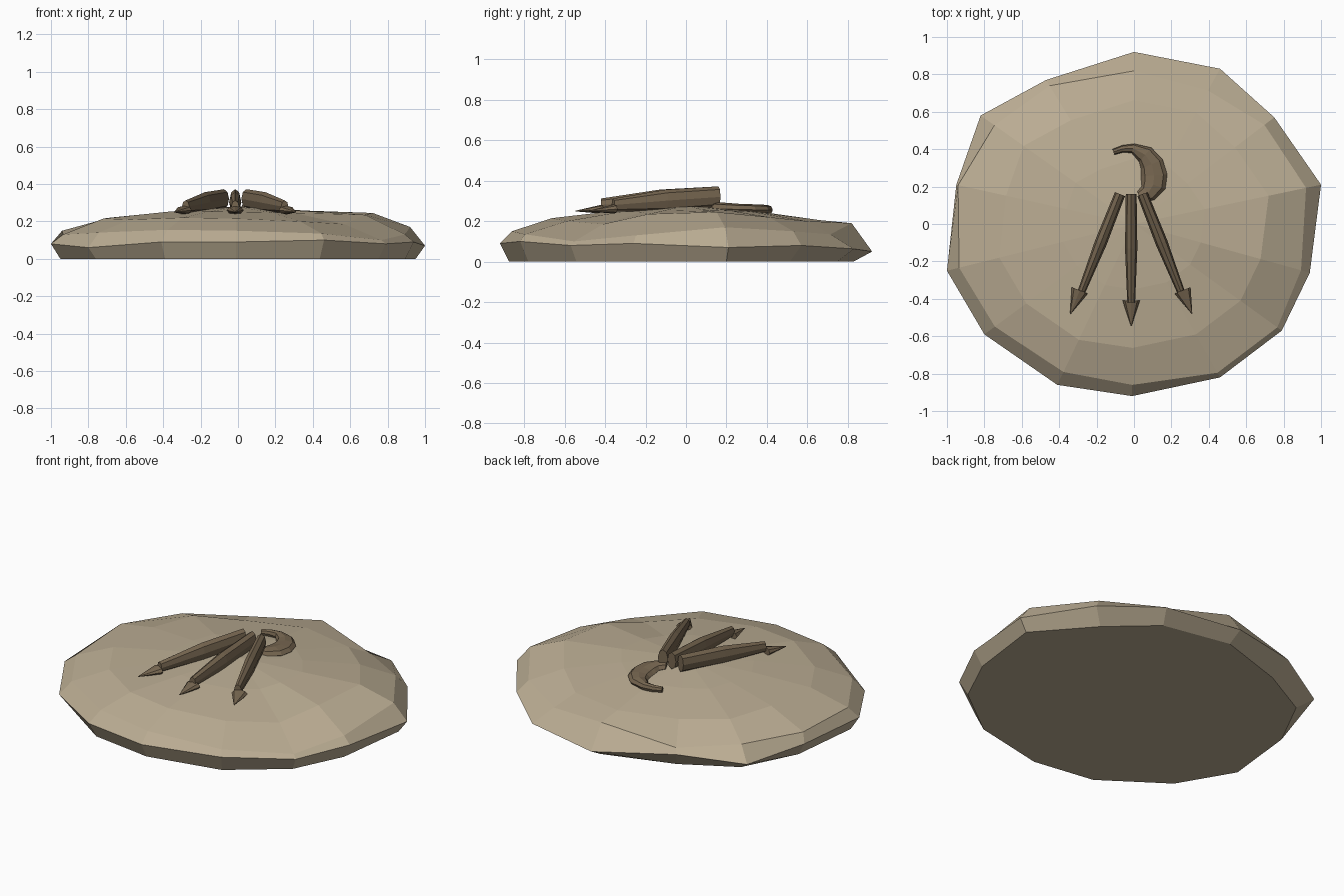
import bpy, bmesh, math
from mathutils import Vector

if "Cube" in bpy.data.objects:
    bpy.data.objects.remove(bpy.data.objects["Cube"])


def material(name, rgb):
    m = bpy.data.materials.new(name)
    m.diffuse_color = (*rgb, 1)
    m.use_nodes = True
    m.node_tree.nodes["Principled BSDF"].inputs["Base Color"].default_value = m.diffuse_color
    return m


ROCK = material("pale stone", (0.50, 0.42, 0.295))
FOOT = material("dark brown", (0.185, 0.135, 0.082))


def finish(name, bm, mat):
    bmesh.ops.recalc_face_normals(bm, faces=bm.faces)
    me = bpy.data.meshes.new(name)
    bm.to_mesh(me)
    bm.free()
    me.materials.append(mat)
    ob = bpy.data.objects.new(name, me)
    bpy.context.collection.objects.link(ob)
    return ob


def bridge(bm, a, b):
    n = len(a)
    for i in range(n):
        bm.faces.new((a[i], a[(i + 1) % n], b[(i + 1) % n], b[i]))


def sweep(name, path, sides=8, mat=FOOT):
    """Tube through (x, y, z, half_width, half_height) stations."""
    bm = bmesh.new()
    pts = [Vector(p[:3]) for p in path]
    rings = []
    for i, p in enumerate(path):
        t = pts[min(i + 1, len(pts) - 1)] - pts[max(i - 1, 0)]
        side = t.cross(Vector((0, 0, 1))).normalized()
        ring = []
        for k in range(sides):
            a = math.pi / 2 + k * math.tau / sides
            co = pts[i] + side * math.cos(a) * p[3] + Vector((0, 0, math.sin(a) * p[4]))
            ring.append(bm.verts.new(co))
        rings.append(ring)
    for a, b in zip(rings, rings[1:]):
        bridge(bm, a, b)
    bm.faces.new(rings[0])
    bm.faces.new(rings[-1])
    return finish(name, bm, mat)


# Rock slab: outline x, y, rim z, shoulder z, mid z, shoulder scale
outline = [
    (0.00, 0.92, 0.05, 0.19, 0.205, 0.89), (0.46, 0.83, 0.063, 0.135, 0.20, 0.86),
    (0.75, 0.57, 0.08, 0.15, 0.22, 0.93), (1.00, 0.21, 0.07, 0.17, 0.245, 0.92),
    (0.94, -0.26, 0.09, 0.13, 0.235, 0.95), (0.79, -0.57, 0.08, 0.10, 0.185, 0.97),
    (0.46, -0.82, 0.10, 0.135, 0.20, 0.97), (-0.01, -0.92, 0.09, 0.15, 0.215, 0.935),
    (-0.41, -0.86, 0.09, 0.155, 0.22, 0.92), (-0.80, -0.59, 0.06, 0.14, 0.21, 0.93),
    (-1.00, -0.25, 0.08, 0.13, 0.215, 0.935), (-0.95, 0.21, 0.08, 0.15, 0.22, 0.99),
    (-0.82, 0.58, 0.06, 0.145, 0.215, 0.91), (-0.47, 0.77, 0.10, 0.125, 0.20, 0.96),
]
bm = bmesh.new()


def ring(scale, height):
    return [bm.verts.new((o[0] * scale(o), o[1] * scale(o), height(o))) for o in outline]


rings = [
    ring(lambda o: 0.95 if o[1] < 0.3 else 0.9, lambda o: 0.0),
    ring(lambda o: 1.0, lambda o: o[2]),
    ring(lambda o: o[5], lambda o: o[3]),
    ring(lambda o: 0.72, lambda o: o[4]),
    ring(lambda o: 0.38, lambda o: 0.25 + 0.2 * (o[4] - 0.21)),
]
for a, b in zip(rings, rings[1:]):
    bridge(bm, a, b)
bm.faces.new(rings[0])
peak = bm.verts.new((0, 0, 0.278))
top = rings[-1]
for i in range(len(top)):
    bm.faces.new((top[i], top[(i + 1) % len(top)], peak))
finish("rock_slab", bm, ROCK)


# Three front toes, each with a flattened claw
def toe(label, start, end, claw_base, tip):
    mid = [(s + e) / 2 for s, e in zip(start, end)]
    sweep(label + "_toe", [
        (*start, 0.32, 0.029, 0.052), (*mid, 0.302, 0.033, 0.054), (*end, 0.28, 0.021, 0.032)])
    sweep(label + "_claw", [
        (*claw_base, 0.26, 0.046, 0.023), (*tip, 0.25, 0.002, 0.002)])


toe("middle", (-0.015, 0.16), (-0.015, -0.42), (-0.015, -0.41), (-0.015, -0.545))
for label, s in (("left", -1), ("right", 1)):
    c = -0.015
    toe(label, (c + s * 0.06, 0.16), (c + s * 0.265, -0.36),
        (c + s * 0.275, -0.355), (c + s * 0.325, -0.48))

# Curled hind toe lying flat on the rock
sweep("curled_hind_toe", [
    (0.03, 0.145, 0.266, 0.03, 0.03), (0.075, 0.165, 0.263, 0.05, 0.03),
    (0.103, 0.21, 0.26, 0.068, 0.03), (0.108, 0.26, 0.258, 0.07, 0.028),
    (0.095, 0.32, 0.256, 0.063, 0.028), (0.06, 0.37, 0.255, 0.05, 0.027),
    (-0.005, 0.404, 0.255, 0.026, 0.025), (-0.06, 0.402, 0.255, 0.019, 0.022),
    (-0.11, 0.385, 0.255, 0.016, 0.018)])
